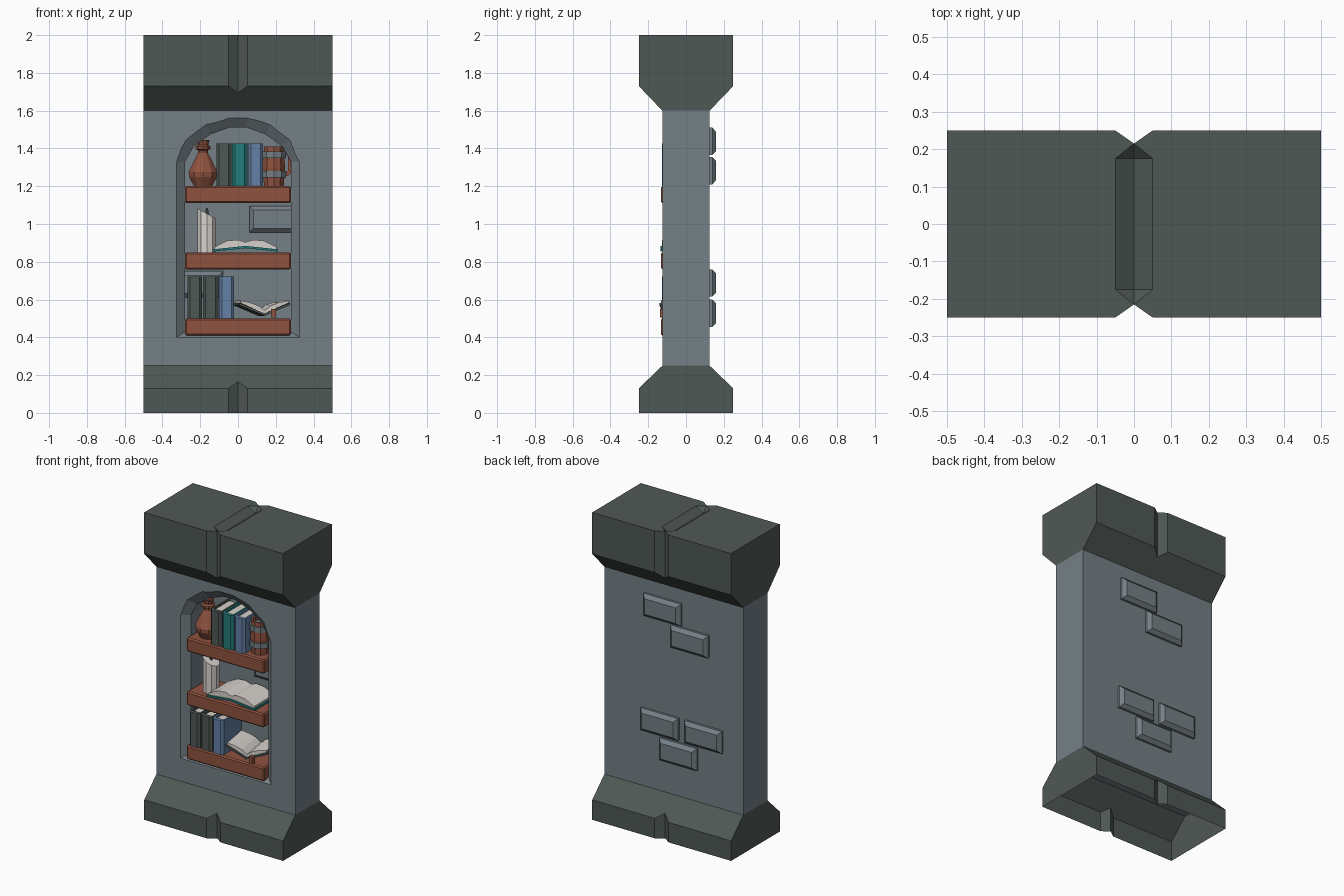
import bpy, bmesh, math
from mathutils import Matrix, Vector

if "Cube" in bpy.data.objects:
    bpy.data.objects.remove(bpy.data.objects["Cube"])


def mat(name, r, g, b):
    m = bpy.data.materials.new(name)
    m.diffuse_color = (r, g, b, 1)
    m.use_nodes = True
    m.node_tree.nodes["Principled BSDF"].inputs["Base Color"].default_value = m.diffuse_color
    return m


DARK = mat("dark_stone", .078, .098, .092)
STONE = mat("grey_stone", .178, .216, .240)
WOOD = mat("red_brown", .275, .085, .050)
TEAL = mat("teal", .018, .205, .205)
BLUE = mat("blue", .125, .215, .375)
PAPER = mat("paper_white", .680, .640, .600)


def finish(name, bm, m, bevel=0):
    if bevel:
        bmesh.ops.bevel(bm, geom=bm.edges[:], offset=bevel, segments=1, affect='EDGES')
    bmesh.ops.recalc_face_normals(bm, faces=bm.faces[:])
    me = bpy.data.meshes.new(name)
    bm.to_mesh(me)
    bm.free()
    me.materials.append(m)
    ob = bpy.data.objects.new(name, me)
    bpy.context.collection.objects.link(ob)
    return ob


def loft(name, rings, m, bevel=0, closed=False):
    """Skin a list of equal rings; cap the ends, or join them when closed."""
    bm = bmesh.new()
    vs = [[bm.verts.new(p) for p in r] for r in rings]
    n = len(rings[0])
    pairs = list(zip(vs, vs[1:])) + ([(vs[-1], vs[0])] if closed else [])
    for a, b in pairs:
        for i in range(n):
            j = (i + 1) % n
            bm.faces.new((a[i], a[j], b[j], b[i]))
    if not closed:
        bm.faces.new(vs[0])
        bm.faces.new(vs[-1])
    return finish(name, bm, m, bevel)


def prism(name, pts, axis, a, b, m, bevel=0):
    def place(p, t):
        return {'x': (t, p[0], p[1]), 'y': (p[0], t, p[1]), 'z': (p[0], p[1], t)}[axis]
    return loft(name, [[place(p, t) for p in pts] for t in (a, b)], m, bevel)


def box(name, x0, x1, y0, y1, z0, z1, m, bevel=0):
    return prism(name, [(x0, y0), (x1, y0), (x1, y1), (x0, y1)], 'z', z0, z1, m, bevel)


def lathe(name, prof, c, m, n=10):
    return loft(name, [[(c[0] + r * math.cos(math.tau * (i + .5) / n),
                         c[1] + r * math.sin(math.tau * (i + .5) / n), z)
                        for i in range(n)] for r, z in prof], m)


def cut(ob, cutter):
    md = ob.modifiers.new("cut", 'BOOLEAN')
    md.operation, md.object, md.solver = 'DIFFERENCE', cutter, 'EXACT'
    bpy.context.view_layer.objects.active = ob
    bpy.ops.object.modifier_apply(modifier=md.name)
    bpy.data.objects.remove(cutter)


# Wall with an arched, bevelled niche
wall = box("wall", -.5, .5, -.125, .125, .25, 1.6, STONE)


def arch(half):
    return half + [(-x, z) for x, z in reversed(half)]


outer = arch([(.325, .4), (.325, 1.33), (.275, 1.445), (.17, 1.525), (.05, 1.56)])
inner = arch([(.28, .43), (.28, 1.33), (.235, 1.41), (.145, 1.475), (.042, 1.512)])
wide = [(2 * a - c, 2 * b - d) for (a, b), (c, d) in zip(outer, inner)]
cut(wall, loft("niche_cutter", [[(x, y, z) for x, z in ring] for ring, y in
                                ((wide, -.165), (inner, -.085), (inner, .1))], STONE))

# Cap and base blocks with V grooves front and back
cap = prism("cap", [(-.25, 2), (-.25, 1.73), (-.125, 1.6), (.125, 1.6), (.25, 1.73), (.25, 2)],
            'x', -.5, .5, DARK)
base = prism("base", [(-.25, 0), (-.25, .13), (-.125, .25), (.125, .25), (.25, .13), (.25, 0)],
             'x', -.5, .5, DARK)
for s in (-1, 1):
    for block in (cap, base):
        cut(block, prism("groove_cutter", [(-.1, s * .285), (0, s * .215), (.1, s * .285)],
                         'z', -.5, 2.5, DARK))

# Shallow pointed groove across the top of the cap
bm = bmesh.new()
for x, y, z in [(0, .215, 2), (0, .175, 1.965), (.05, .175, 2), (.05, .175, 2.05), (0, .215, 2.05)]:
    for sx in (-1, 1):
        for sy in (-1, 1):
            bm.verts.new((x * sx, y * sy, z))
bmesh.ops.remove_doubles(bm, verts=bm.verts[:], dist=1e-5)
bmesh.ops.convex_hull(bm, input=bm.verts[:])
cut(cap, finish("top_groove_cutter", bm, DARK))

# The base is hollow underneath
bm = bmesh.new()
bm.from_mesh(base.data)
bmesh.ops.delete(bm, geom=[f for f in bm.faces if abs(f.normal.z) > .95], context='FACES')
bm.to_mesh(base.data)
bm.free()


# Raised bricks on the back and inside the niche
def brick(name, x0, x1, z0, z1, y, d):
    def ring(e, t):
        return [(x0 + e, t, z0 + e), (x1 - e, t, z0 + e), (x1 - e, t, z1 - e), (x0 + e, t, z1 - e)]
    loft(name, [ring(0, y - .2 * d), ring(0, y + .4 * d), ring(.022, y + d)], STONE)


for i, (x, z) in enumerate([(.075, 1.365), (-.12, 1.21), (.095, .615), (-.22, .615), (-.04, .455)]):
    brick(f"back_brick_{i}", x - .135, x + .135, z, z + .145, .125, .035)
brick("niche_brick_right", .06, .32, .955, 1.095, .1, -.035)
brick("niche_brick_left", -.32, -.08, .61, .75, .1, -.035)

# Shelves
for i, z in enumerate((.41, .76, 1.11)):
    box(f"shelf_{i}", -.28, .28, -.133, .105, z, z + .09, WOOD, .008)


# Closed books: U-shaped cover, rounded spine at the front, page block
def book(name, x0, x1, z, h, m):
    y0, y1, t, e = -.128, .07, .011, .015
    prism(name + "_cover", [(x0, y1), (x0, y0 + e), (x0 + e, y0), (x1 - e, y0), (x1, y0 + e), (x1, y1),
                            (x1 - t, y1), (x1 - t, y0 + .025), (x0 + t, y0 + .025), (x0 + t, y1)],
          'z', z, z + h, m)
    box(name + "_pages", x0 + t, x1 - t, y0 + .024, y1 - .01, z + .01, z + h - .012, PAPER)


for i, (x0, x1, z, h, m) in enumerate([
        (-.115, -.035, 1.2, .225, DARK), (-.031, .05, 1.2, .225, TEAL), (.055, .133, 1.2, .225, BLUE),
        (-.268, -.19, .5, .222, DARK), (-.186, -.104, .5, .222, DARK), (-.1, -.02, .5, .222, BLUE)]):
    book(f"book_{i}", x0, x1, z, h, m)


# Open books: bent cover strip and two page blocks, w = half width
def open_book(name, c, w, d, mid, end, hump, m, turn=0):
    t = .012
    cover = [(-w, end), (0, mid), (w, end), (w, end + t), (0, mid + t), (-w, end + t)]
    parts = [prism(name + "_cover", cover, 'y', -d, d, m)]
    for s in (-1, 1):
        v = w * .95 * s
        page = [(0, mid + t), (v, end + t), (v, end + t + .012), (.6 * v, (mid + end) / 2 + t + hump),
                (.25 * v, mid * .8 + end * .2 + t + hump), (0, mid + t + hump * .55)]
        parts.append(prism(name + "_pages", page, 'y', -d + .008, d - .008, PAPER))
    for ob in parts:
        ob.data.transform(Matrix.Translation(Vector(c)) @ Matrix.Rotation(turn, 4, 'Z'))


open_book("middle_open_book", (.04, -.025, .85), .172, .11, .022, .004, .036, TEAL)
open_book("lower_open_book", (.125, -.015, .502), .135, .105, .012, .068, .03, DARK, .16)
box("bookmark", .175, .2, -.137, -.11, .505, .55, WOOD)

# Jug
lathe("jug", [(.05, 1.2), (.078, 1.25), (.08, 1.275), (.045, 1.345), (.028, 1.375), (.028, 1.39),
              (.042, 1.398), (.042, 1.41), (.03, 1.418), (.036, 1.445), (.026, 1.445), (.022, 1.41)],
      (-.185, -.04), WOOD, 10)

# Candle with a slanted top, and its wick
candle = lathe("candle", [(.052, .85), (.052, 1.055)], (-.165, -.04), PAPER)
for v in candle.data.vertices:
    if v.co.z > 1:
        v.co.z -= (v.co.x + .165) * .55
lathe("wick", [(.008, 1.04), (.01, 1.07), (.005, 1.085)], (-.165, -.04), DARK, 6)

# Tankard with two metal bands and a looped handle
tc = (.19, -.04)
lathe("tankard", [(.055, 1.2), (.062, 1.3), (.055, 1.41), (.044, 1.41), (.044, 1.36)], tc, WOOD)
for i, z in enumerate((1.245, 1.35)):
    lathe(f"tankard_band_{i}", [(.058, z), (.067, z), (.067, z + .035), (.058, z + .035)], tc, STONE)
hx = [(.235, 1.255), (.265, 1.255), (.283, 1.275), (.283, 1.365), (.265, 1.385), (.235, 1.385),
      (.235, 1.365), (.258, 1.365), (.266, 1.355), (.266, 1.285), (.258, 1.275), (.235, 1.275)]
prism("tankard_handle", hx, 'y', -.055, -.025, WOOD)
